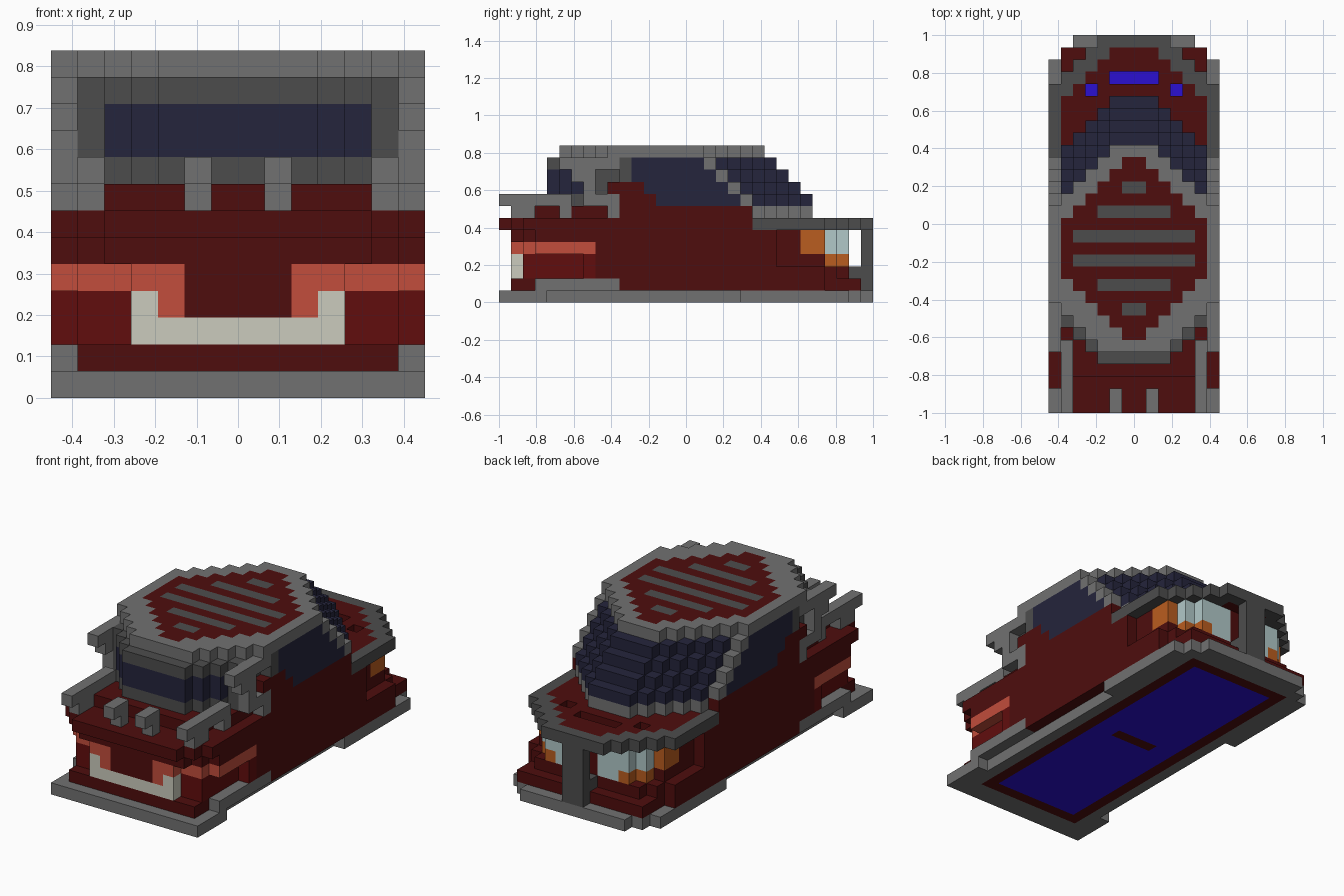
import bpy

if "Cube" in bpy.data.objects:
    bpy.data.objects.remove(bpy.data.objects["Cube"])

V = 2 / 31                      # block size: 14 x 31 x 13 blocks
COLOURS = {
    "light_grey": (0.165, 0.165, 0.165), "dark_grey": (0.073, 0.073, 0.073),
    "dark_red": (0.077, 0.004, 0.004), "mid_red": (0.120, 0.004, 0.004),
    "bright_red": (0.54, 0.075, 0.045), "cream": (0.60, 0.60, 0.51),
    "navy_glass": (0.018, 0.018, 0.045), "orange": (0.49, 0.11, 0.014),
    "pale_blue": (0.44, 0.58, 0.58), "blue": (0.024, 0.005, 0.64),
}
mats = {}
for name, c in COLOURS.items():
    mats[name] = bpy.data.materials.new(name)
    mats[name].diffuse_color = (*c, 1)

cells = {}


def put(part, colour, k0, k1, j0, j1, outer=7, inner=0):
    """Mirrored blocks: layers k0..k1, rows j0..j1, half width inner..outer
    (outer may be a rule of the row)."""
    for j in range(j0, j1 + 1):
        h = outer(j) if callable(outer) else outer
        for k in range(k0, k1 + 1):
            for n in range(inner, h):
                for i in (7 + n, 6 - n):
                    cells[i, j, k] = (part, colour)


def cut(k0, k1, j0, j1, outer, inner):
    for j in range(j0, j1 + 1):
        for k in range(k0, k1 + 1):
            for n in range(inner, outer):
                for i in (7 + n, 6 - n):
                    cells.pop((i, j, k), None)


# base plate with side notches and painted underside
put("base_plate", "light_grey", 0, 0, 0, 30, lambda j: 7 if j < 29 else 35 - j)
cut(0, 0, 4, 19, 7, 6)
put("floor_panel", "dark_red", 0, 0, 2, 28, 5)
put("floor_panel", "blue", 0, 0, 3, 27, 4)
put("floor_panel", "dark_red", 0, 0, 15, 15, 2)

# main body
put("body", "dark_red", 1, 6, 7, 22)
put("body", "dark_red", 7, 7, 10, 20)
put("body", "dark_red", 1, 1, 1, 29, 6)
put("body", "dark_red", 1, 2, 23, 26)
put("body", "dark_red", 2, 2, 27, 28, lambda j: 33 - j)
put("body", "dark_red", 3, 5, 23, 24, 6)
put("body", "dark_red", 3, 3, 25, 26, 6)
put("side_skirt", "light_grey", 1, 1, 3, 9, 7, 6)

# nose: grille, stripes and bumper
put("nose", "dark_red", 2, 4, 1, 6, lambda j: min(6, 3 + j))
put("nose", "mid_red", 2, 3, 2, 6, 6, 3)
put("nose", "mid_red", 2, 3, 7, 7, 7, 6)
put("nose_stripe", "bright_red", 4, 4, 1, 7, lambda j: min(7, 3 + 2 * j - 1), 2)
put("nose_stripe", "bright_red", 3, 3, 1, 1, 3, 2)
put("front_bumper", "cream", 2, 2, 1, 1, 4)
put("front_bumper", "cream", 3, 3, 1, 1, 4, 3)

# hood
put("hood", "dark_red", 5, 5, 1, 8, lambda j: min(7, 4 + j))
put("hood", "dark_red", 6, 6, 0, 8, lambda j: min(7, 5 + j))
put("hood", "dark_red", 7, 7, 3, 9, 5)
put("hood", "dark_red", 7, 7, 6, 9, 6)
# hood hooks and rails
for a, b, end in ((1, 2, 1), (5, 6, 5)):
    put("hood_rail", "light_grey", 8, 8, 0, end, b, a)
    put("hood_rail", "light_grey", 7, 7, 1, end if end < 2 else 2, b, a)
put("hood_rail", "light_grey", 7, 7, 5, 5, 6, 5)

# windshield block with frame
front = lambda j: min(6, j - 1)
put("windshield_frame", "dark_grey", 8, 11, 4, 10, front)
put("windshield", "navy_glass", 9, 10, 4, 6, lambda j: min(5, j - 1))

# side walls and side windows
put("side_wall", "dark_red", 8, 8, 9, 12, 7)
put("side_wall", "dark_red", 9, 9, 9, 11, 7)
put("side_wall", "dark_grey", 10, 11, 10, 10, 7)
for k, start in ((8, 13), (9, 12), (10, 11), (11, 11)):
    rear = 33 - k               # last row of the rear glass on this layer
    put("rear_glass", "navy_glass", k, k, 11, rear,
        lambda j: min(6, rear + 2 - j))
    put("side_window", "navy_glass", k, k, start, rear - 6, 7, 6)
    put("side_wall", "dark_red", k, k, 10 if k < 10 else 11, start - 1, 7, 6)
    put("rear_pillar", "light_grey", k, k, rear - 5, rear - 5, 7, 6)
put("glass_sill", "light_grey", 7, 7, 21, 25, lambda j: min(6, 27 - j))

# front side bars
put("side_bar", "light_grey", 11, 11, 5, 9, 7, 6)
for k, j0, j1 in ((10, 6, 7), (9, 7, 7), (8, 7, 9), (7, 9, 9)):
    put("side_bar", "light_grey", k, k, j0, j1, 7, 6)

# roof with red lozenge and slats
put("roof", "light_grey", 12, 12, 5, 21, lambda j: min(7, 23 - j, j - 2))
put("roof_panel", "dark_red", 12, 12, 6, 20, lambda j: min(6, 21 - j, j - 5))
for j, h in ((8, 1), (10, 3), (12, 5), (14, 5), (16, 3), (18, 1)):
    put("roof_slat", "dark_grey", 12, 12, j, j, h)

# tail lights
tail = lambda j: min(6, 32 - j)
put("tail_light", "orange", 4, 5, 25, 26, tail)
put("tail_light", "pale_blue", 4, 5, 27, 28, tail)
put("tail_light", "pale_blue", 3, 3, 27, 28, 3)
put("tail_light", "orange", 3, 3, 27, 28, tail, 3)
put("tail_centre", "dark_red", 3, 5, 28, 28, 1)

# rear deck, vents and rear post
put("deck_rim", "dark_grey", 6, 6, 21, 30, lambda j: min(7, 33 - j))
put("rear_deck", "dark_red", 6, 6, 21, 29, lambda j: min(6, 31 - j))
cut(6, 6, 27, 27, 2, 0)
cut(6, 6, 26, 26, 4, 3)
put("deck_vent", "blue", 5, 5, 27, 27, 2)
put("deck_vent", "blue", 5, 5, 26, 26, 4, 3)
put("rear_post", "dark_grey", 1, 5, 30, 30, 1)
put("rear_post", "dark_grey", 2, 2, 29, 29, 1)

# mesh the visible block faces of every part
SIDES = (
    ((1, 0, 0), ((1, 0, 0), (1, 1, 0), (1, 1, 1), (1, 0, 1))),
    ((-1, 0, 0), ((0, 0, 0), (0, 0, 1), (0, 1, 1), (0, 1, 0))),
    ((0, 1, 0), ((0, 1, 0), (0, 1, 1), (1, 1, 1), (1, 1, 0))),
    ((0, -1, 0), ((0, 0, 0), (1, 0, 0), (1, 0, 1), (0, 0, 1))),
    ((0, 0, 1), ((0, 0, 1), (1, 0, 1), (1, 1, 1), (0, 1, 1))),
    ((0, 0, -1), ((0, 0, 0), (0, 1, 0), (1, 1, 0), (1, 0, 0))),
)
for part in sorted({p for p, _ in cells.values()}):
    index, verts, faces, face_cols = {}, [], [], []
    for (i, j, k), (p, colour) in cells.items():
        if p != part:
            continue
        for (dx, dy, dz), quad in SIDES:
            if (i + dx, j + dy, k + dz) in cells:
                continue
            face = []
            for cx, cy, cz in quad:
                key = (i + cx, j + cy, k + cz)
                if key not in index:
                    index[key] = len(verts)
                    verts.append(((key[0] - 7) * V, key[1] * V - 1, key[2] * V))
                face.append(index[key])
            faces.append(face)
            face_cols.append(colour)
    if not faces:
        continue
    mesh = bpy.data.meshes.new(part)
    mesh.from_pydata(verts, [], faces)
    used = sorted(set(face_cols))
    for c in used:
        mesh.materials.append(mats[c])
    for poly, c in zip(mesh.polygons, face_cols):
        poly.material_index = used.index(c)
    mesh.update()
    bpy.context.collection.objects.link(bpy.data.objects.new(part, mesh))

for m in bpy.data.materials:
    if m.users and not m.is_grease_pencil:
        m.use_nodes = True
        m.node_tree.nodes["Principled BSDF"].inputs["Base Color"].default_value = m.diffuse_color
